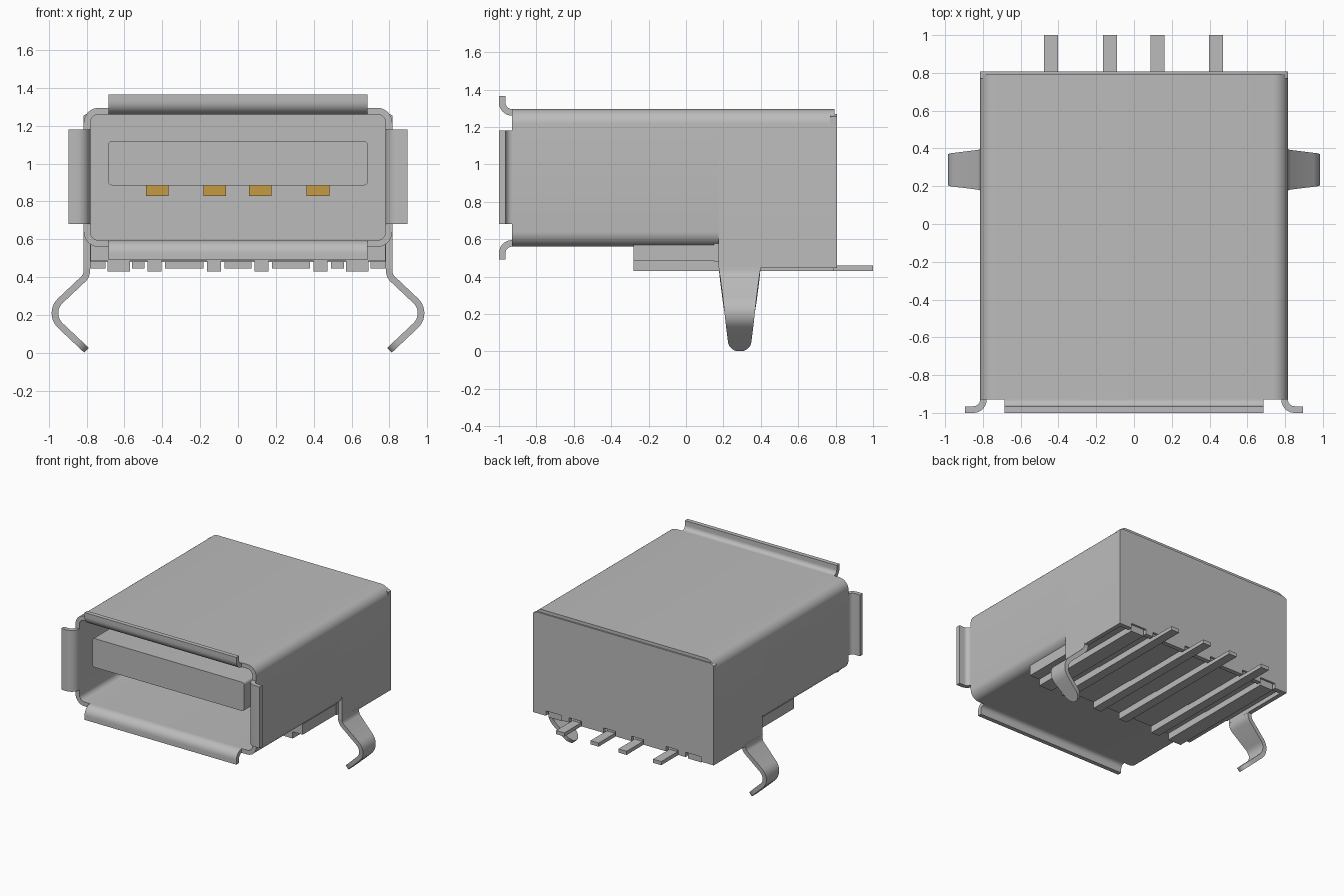
import bpy, bmesh, math
from mathutils import Vector

cube = bpy.data.objects.get("Cube")
if cube:
    bpy.data.objects.remove(cube)


def material(name, rgb):
    m = bpy.data.materials.new(name)
    m.use_nodes = True
    m.diffuse_color = (*rgb, 1)
    m.node_tree.nodes["Principled BSDF"].inputs["Base Color"].default_value = (*rgb, 1)
    return m


STEEL = material("grey metal", (0.50, 0.50, 0.50))
GOLD = material("gold contact", (0.56, 0.33, 0.06))


def finish(name, bm, mat=STEEL):
    bmesh.ops.recalc_face_normals(bm, faces=bm.faces)
    me = bpy.data.meshes.new(name)
    bm.to_mesh(me)
    bm.free()
    ob = bpy.data.objects.new(name, me)
    bpy.context.collection.objects.link(ob)
    me.materials.append(mat)
    bpy.ops.object.select_all(action='DESELECT')
    ob.select_set(True)
    bpy.context.view_layer.objects.active = ob
    bpy.ops.object.shade_smooth_by_angle(angle=math.radians(35))
    return ob


def prism(name, pts, axis, lo, hi, mat=STEEL):
    """Extrude a closed outline along an axis; points give the other two coordinates."""
    bm = bmesh.new()
    i = "xyz".index(axis)

    def place(p, d):
        c = list(p)
        c.insert(i, d)
        return bm.verts.new(c)
    a = [place(p, lo) for p in pts]
    b = [place(p, hi) for p in pts]
    bm.faces.new(a)
    bm.faces.new(b)
    for k in range(len(pts)):
        j = (k + 1) % len(pts)
        bm.faces.new((a[k], a[j], b[j], b[k]))
    return finish(name, bm, mat)


def box(name, x, y, z, mat=STEEL):
    pts = [(x[0], z[0]), (x[1], z[0]), (x[1], z[1]), (x[0], z[1])]
    return prism(name, pts, 'y', y[0], y[1], mat)


def arc(cx, cy, r, start, end, n=8):
    return [(cx + r * math.cos(math.radians(start + (end - start) * k / n)),
             cy + r * math.sin(math.radians(start + (end - start) * k / n)))
            for k in range(n + 1)]


# Main dimensions
W, BOTTOM, TOP, T, R = 0.815, 0.56, 1.295, 0.035, 0.08
FRONT, STEP, BACK = -0.93, 0.175, 0.80


def upper(inset):
    r, c = R - inset, W - R
    return arc(c, TOP - R, r, 0, 90) + arc(-c, TOP - R, r, 90, 180)


def lower(inset):
    r, c = R - inset, W - R
    return arc(-c, BOTTOM + R, r, 180, 270) + arc(c, BOTTOM + R, r, 270, 360)


# Front sleeve: a closed rounded tube
bm = bmesh.new()
rings = []
for inset, y in ((0, FRONT), (0, STEP), (T, STEP), (T, FRONT)):
    rings.append([bm.verts.new((x, y, z)) for x, z in upper(inset) + lower(inset)])
for a, b in zip(rings, rings[1:] + rings[:1]):
    for k in range(len(a)):
        j = (k + 1) % len(a)
        bm.faces.new((a[k], a[j], b[j], b[k]))
finish("shell_sleeve", bm)

# Rear cover: side walls reach lower, no floor
HEM = 0.445
outer = [(W, HEM)] + upper(0) + [(-W, HEM)]
inner = [(W - T, HEM)] + upper(T) + [(T - W, HEM)]
prism("shell_rear_cover", outer + inner[::-1], 'y', STEP, BACK - 0.005)

# Back plate, notched around the pins
PINS = (-0.44, -0.127, 0.125, 0.435)
outline = [(-W, HEM)]
for x in (-0.63, *PINS, 0.63):
    h = 0.07 if abs(x) > 0.6 else 0.055
    outline += [(x - h, HEM), (x - h, 0.485), (x + h, 0.485), (x + h, HEM)]
outline += [(W, HEM), (W, 1.255), (W - 0.03, 1.27), (0.03 - W, 1.27), (-W, 1.255)]
prism("shell_back_plate", outline, 'y', BACK - 0.03, BACK + 0.007)


# Flared lips around the opening; u is the distance out from the wall surface
def lip_profile(reach):
    bend = arc(FRONT, T, T, 270, 180)
    far = arc(FRONT, T, 2 * T, 180, 270)
    return bend + [(FRONT - T, reach), (FRONT - 2 * T, reach)] + far


for name, wall, sign in (("top", TOP, 1), ("bottom", BOTTOM, -1)):
    prism(name + "_lip", [(y, wall + sign * u) for y, u in lip_profile(0.07)],
          'x', -0.685, 0.685)
for name, sign in (("left", 1), ("right", -1)):
    prism(name + "_lip", [(sign * (W + u), y) for y, u in lip_profile(0.08)],
          'z', 0.68, 1.18)

# Insulator: rear block, base plate, tongue and side rails
box("insulator_block", (-0.783, 0.783), (0.15, 0.775), (0.48, 1.262))
box("insulator_base", (-0.78, 0.78), (-0.28, 0.775), (0.485, 0.57))
r = 0.02
tongue = (arc(0.685 - r, 1.12 - r, r, 0, 90, 4) + arc(r - 0.685, 1.12 - r, r, 90, 180, 4)
          + arc(r - 0.685, 0.885 + r, r, 180, 270, 4) + arc(0.685 - r, 0.885 + r, r, 270, 360, 4))
prism("tongue", tongue, 'y', -0.90, 0.16)
for side in (-1, 1):
    box("base_rail", (side * 0.63 - 0.06, side * 0.63 + 0.06), (-0.28, 0.79), (0.43, 0.49))

# Contacts under the tongue and solder pins under the base
for x in (-0.427, -0.123, 0.118, 0.423):
    box("contact", (x - 0.06, x + 0.06), (-0.80, 0.16), (0.83, 0.89), GOLD)
for x in PINS:
    box("pin_rib", (x - 0.037, x + 0.037), (-0.28, 0.79), (0.43, 0.49))
    box("solder_pin", (x - 0.037, x + 0.037), (0.78, 1.0), (0.43, 0.46))

# Spring legs: a bent tapering strip with a rounded tip
path = ([(0.798, 0.46), (0.798, 0.43), (0.803, 0.41), (0.815, 0.392)]
        + arc(0.877, 0.21, 0.09, 48, -48, 10))
tip_a, tip_b = Vector(path[-1]), Vector((0.80, 0.014))
path += [tuple(tip_a.lerp(tip_b, f)) for f in (0.3, 0.55, 0.68, 0.8, 0.9, 0.96, 1)]
cap = 0.058


def leg_half_width(z):
    w = 0.112 - 0.052 * (0.445 - min(z, 0.445)) / 0.40
    if z < cap:
        w *= math.sqrt(max(0.04, 1 - ((cap - z) / (cap - 0.012)) ** 2))
    return w


for name, sign in (("left", 1), ("right", -1)):
    bm = bmesh.new()
    sections = []
    for k, p in enumerate(path):
        d = Vector(path[min(k + 1, len(path) - 1)]) - Vector(path[max(k - 1, 0)])
        n = Vector((-d.y, d.x)).normalized() * T / 2
        h = leg_half_width(p[1])
        sections.append([bm.verts.new((sign * (p[0] + s * n.x), 0.287 + e * h, p[1] + s * n.y))
                         for s, e in ((1, -1), (1, 1), (-1, 1), (-1, -1))])
    for a, b in zip(sections, sections[1:]):
        for k in range(4):
            j = (k + 1) % 4
            bm.faces.new((a[k], a[j], b[j], b[k]))
    bm.faces.new(sections[0])
    bm.faces.new(sections[-1])
    finish(name + "_spring_leg", bm)
